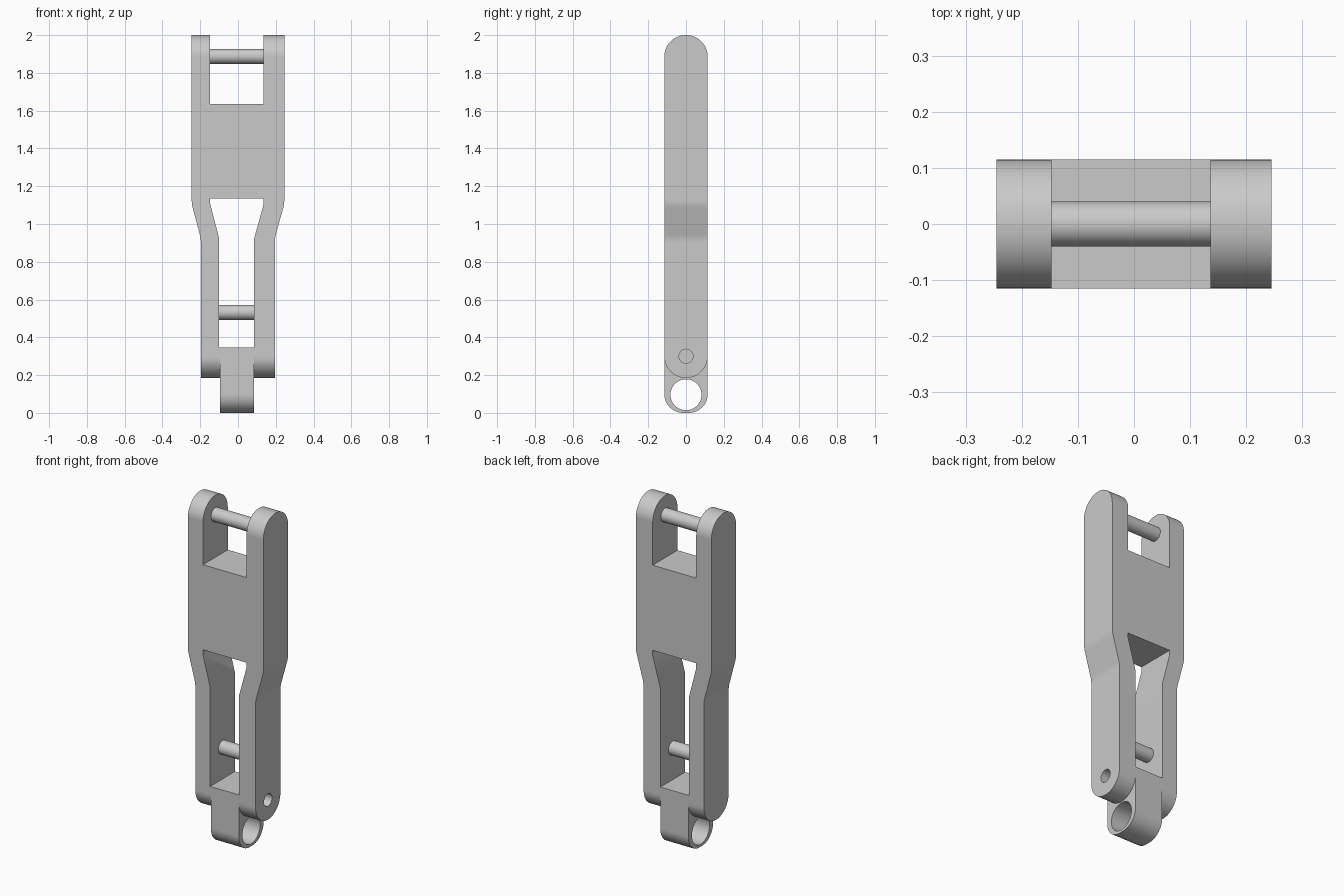
import bpy
import bmesh
import math
from mathutils import Vector

cube = bpy.data.objects.get("Cube")
if cube:
    bpy.data.objects.remove(cube, do_unlink=True)

GREY = (0.59, 0.59, 0.59, 1)
metal = bpy.data.materials.new("grey metal")
metal.use_nodes = True
metal.diffuse_color = GREY
metal.node_tree.nodes["Principled BSDF"].inputs["Base Color"].default_value = GREY


def fillet(corners, radii, steps=12):
    """Round each corner of a closed outline by its own radius (0 keeps it sharp)."""
    out = []
    for i, (corner, r) in enumerate(zip(corners, radii)):
        p = Vector(corner)
        a = (Vector(corners[i - 1]) - p).normalized()
        b = (Vector(corners[(i + 1) % len(corners)]) - p).normalized()
        if r == 0:
            out.append(p)
            continue
        half = a.angle(b) / 2
        centre = p + (a + b).normalized() * r / math.sin(half)
        start = (p + a * r / math.tan(half) - centre).normalized()
        end = (p + b * r / math.tan(half) - centre).normalized()
        out += [centre + start.slerp(end, k / steps) * r for k in range(steps + 1)]
    return out


def circle(z, r, n=48):
    return [(r * math.cos(k * math.tau / n), z + r * math.sin(k * math.tau / n))
            for k in range(n)]


def prism(name, outline, lo, hi, axis):
    """Extrude a (y, z) outline along x, or an (x, z) outline along y."""
    bm = bmesh.new()
    place = (lambda p: (lo, p[0], p[1])) if axis == "x" else (lambda p: (p[0], lo, p[1]))
    face = bm.faces.new([bm.verts.new(place(p)) for p in outline])
    moved = bmesh.ops.extrude_face_region(bm, geom=[face], use_keep_orig=True)["geom"]
    offset = Vector((hi - lo, 0, 0)) if axis == "x" else Vector((0, hi - lo, 0))
    bmesh.ops.translate(bm, vec=offset,
                        verts=[v for v in moved if isinstance(v, bmesh.types.BMVert)])
    bmesh.ops.recalc_face_normals(bm, faces=bm.faces)
    mesh = bpy.data.meshes.new(name)
    bm.to_mesh(mesh)
    bm.free()
    mesh.materials.append(metal)
    obj = bpy.data.objects.new(name, mesh)
    bpy.context.collection.objects.link(obj)
    return obj


def combine(target, tool, operation):
    mod = target.modifiers.new(operation.title(), "BOOLEAN")
    mod.operation, mod.object, mod.solver = operation, tool, "EXACT"
    bpy.context.view_layer.objects.active = target
    bpy.ops.object.modifier_apply(modifier=mod.name)
    bpy.data.objects.remove(tool, do_unlink=True)


def smooth(obj):
    bpy.ops.object.select_all(action="DESELECT")
    obj.select_set(True)
    bpy.context.view_layer.objects.active = obj
    bpy.ops.object.shade_smooth_by_angle(angle=math.radians(30))
    obj.modifiers.new("Flat faces", "WEIGHTED_NORMAL").keep_sharp = True


HALF = 0.115  # half the depth of the link

# Tapered body with the upper fork slot, seen from the front
bend = 0.15
outline = [(-0.245, 2.1), (-0.245, 1.105), (-0.197, 0.925), (-0.197, 0.1),
           (0.195, 0.1), (0.195, 0.925), (0.245, 1.105), (0.245, 2.1),
           (0.136, 2.1), (0.136, 1.635), (-0.147, 1.635), (-0.147, 2.1)]
body = prism("link_body", fillet(outline, [0, bend, bend, 0, 0, bend, bend] + [0] * 5, 5),
             -0.2, 0.2, "y")

# Round both ends of the body, seen from the side
ends = [(-HALF, 0.185), (HALF, 0.185), (HALF, 2), (-HALF, 2)]
combine(body, prism("round_ends", fillet(ends, [HALF - 0.001] * 4), -0.4, 0.4, "x"), "INTERSECT")

# Lower window between the arms
window = [(-0.1, 0.345), (0.086, 0.345), (0.086, 0.925), (0.136, 1.105),
          (0.136, 1.135), (-0.147, 1.135), (-0.147, 1.105), (-0.1, 0.925)]
combine(body, prism("window", window, -0.3, 0.3, "y"), "DIFFERENCE")

# Bottom tongue with its ring hole
tongue = [(-HALF, 0), (HALF, 0), (HALF, 0.34), (-HALF, 0.34)]
combine(body, prism("tongue", fillet(tongue, [0.1, 0.1, 0, 0]), -0.096, 0.086, "x"), "UNION")
combine(body, prism("ring_hole", circle(0.096, 0.082), -0.3, 0.3, "x"), "DIFFERENCE")

# Blind pin hole in the left arm
combine(body, prism("pin_hole", circle(0.3, 0.037), 0.08, 0.3, "x"), "DIFFERENCE")
smooth(body)

# Cross pins
for name, z, lo, hi in (("upper_pin", 1.887, -0.16, 0.15), ("lower_pin", 0.532, -0.11, 0.096)):
    smooth(prism(name, circle(z, 0.04), lo, hi, "x"))
